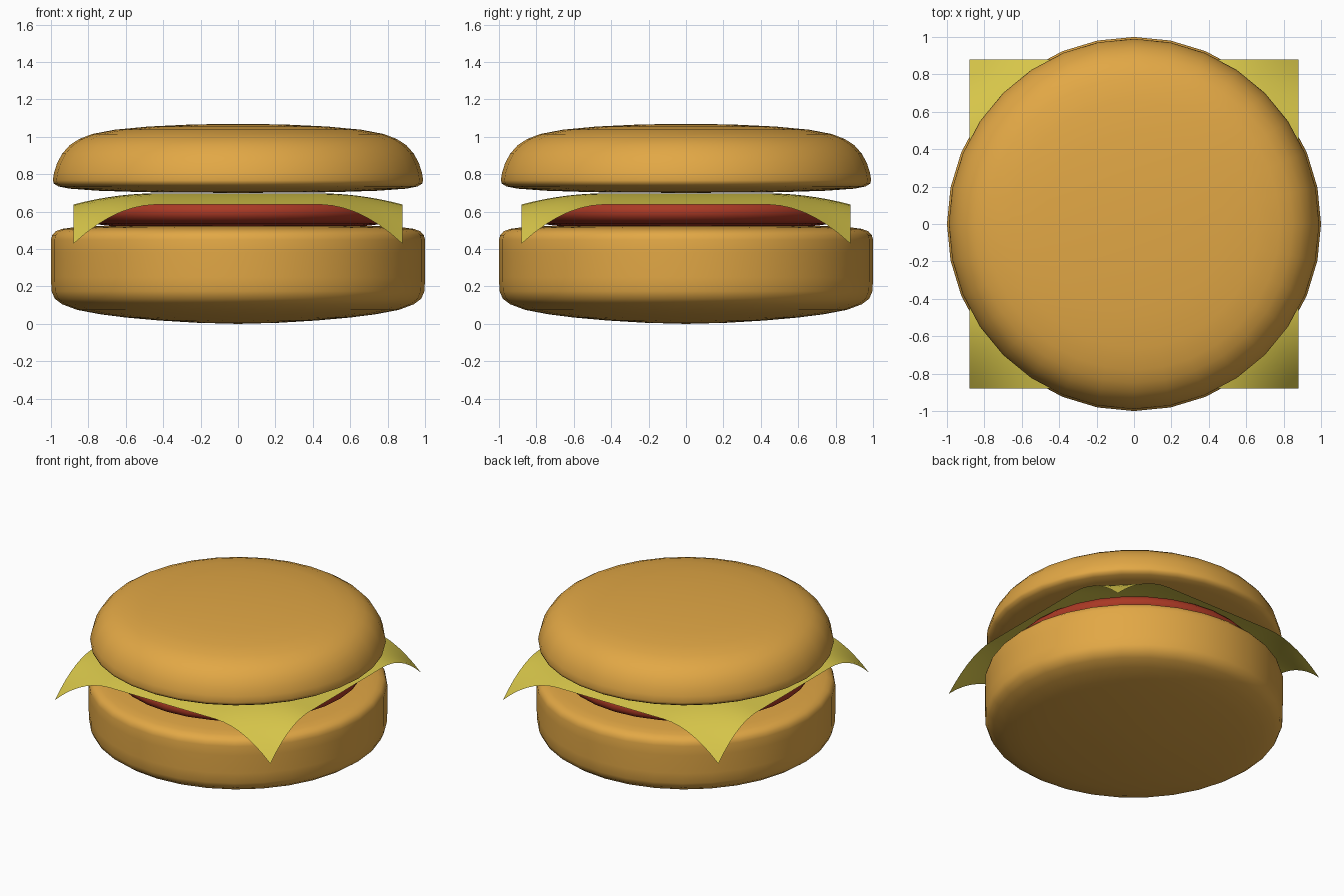
import bpy, bmesh, math

if "Cube" in bpy.data.objects:
    bpy.data.objects.remove(bpy.data.objects["Cube"])


def material(name, rgb):
    m = bpy.data.materials.new(name)
    m.diffuse_color = (*rgb, 1)
    m.use_nodes = True
    m.node_tree.nodes["Principled BSDF"].inputs["Base Color"].default_value = m.diffuse_color
    return m


def finish(bm, name, mat):
    bmesh.ops.recalc_face_normals(bm, faces=bm.faces)
    for f in bm.faces:
        f.smooth = True
    me = bpy.data.meshes.new(name)
    bm.to_mesh(me)
    bm.free()
    me.materials.append(mat)
    ob = bpy.data.objects.new(name, me)
    bpy.context.collection.objects.link(ob)
    return ob


def lathe(name, profile, mat, sides=32):
    """Spin a (radius, z) profile, from bottom pole to top pole, around z."""
    bm = bmesh.new()
    verts = [bm.verts.new((r, 0, z)) for r, z in profile]
    edges = [bm.edges.new(pair) for pair in zip(verts, verts[1:])]
    bmesh.ops.spin(bm, geom=verts + edges, cent=(0, 0, 0), axis=(0, 0, 1),
                   angle=math.tau, steps=sides, use_duplicate=False)
    bmesh.ops.remove_doubles(bm, verts=bm.verts, dist=1e-4)
    return finish(bm, name, mat)


bread = material("bread", (0.76, 0.39, 0.06))
meat = material("meat", (0.40, 0.04, 0.018))
cheese_yellow = material("cheese_yellow", (0.70, 0.58, 0.07))

# Bottom bun: rounded disc, softer curve underneath
lathe("bottom_bun", [
    (0, 0), (0.22, 0.006), (0.42, 0.018), (0.60, 0.034), (0.74, 0.052),
    (0.86, 0.075), (0.94, 0.105), (0.98, 0.135), (0.997, 0.175), (1, 0.25),
    (1, 0.38), (1, 0.45), (0.993, 0.475), (0.975, 0.495), (0.94, 0.508),
    (0.88, 0.516), (0.75, 0.523), (0.5, 0.528), (0, 0.53)], bread)

# Patty
lathe("patty", [
    (0, 0.515), (0.5, 0.518), (0.70, 0.525), (0.79, 0.538), (0.835, 0.56),
    (0.85, 0.59), (0.845, 0.62), (0.825, 0.643), (0.78, 0.66),
    (0.70, 0.67), (0.5, 0.678), (0, 0.68)], meat)

# Cheese slice: thin square sheet with drooping edges and corners
bm = bmesh.new()
bmesh.ops.create_grid(bm, x_segments=28, y_segments=28, size=0.88)
for v in bm.verts:
    tx, ty = (max(0, (abs(c) - 0.43) / 0.45) ** 2 for c in v.co.xy)
    v.co.z = 0.698 - 0.06 * (tx + ty) - 0.15 * tx * ty
finish(bm, "cheese_slice", cheese_yellow)

# Top bun: domed crown with a nearly flat base
lathe("top_bun", [
    (0, 0.70), (0.5, 0.704), (0.75, 0.712), (0.90, 0.723), (0.96, 0.735),
    (0.985, 0.75), (0.99, 0.768), (0.983, 0.81), (0.967, 0.86),
    (0.94, 0.91), (0.90, 0.955), (0.85, 0.988), (0.78, 1.015),
    (0.66, 1.038), (0.48, 1.055), (0.25, 1.066), (0, 1.07)], bread)
